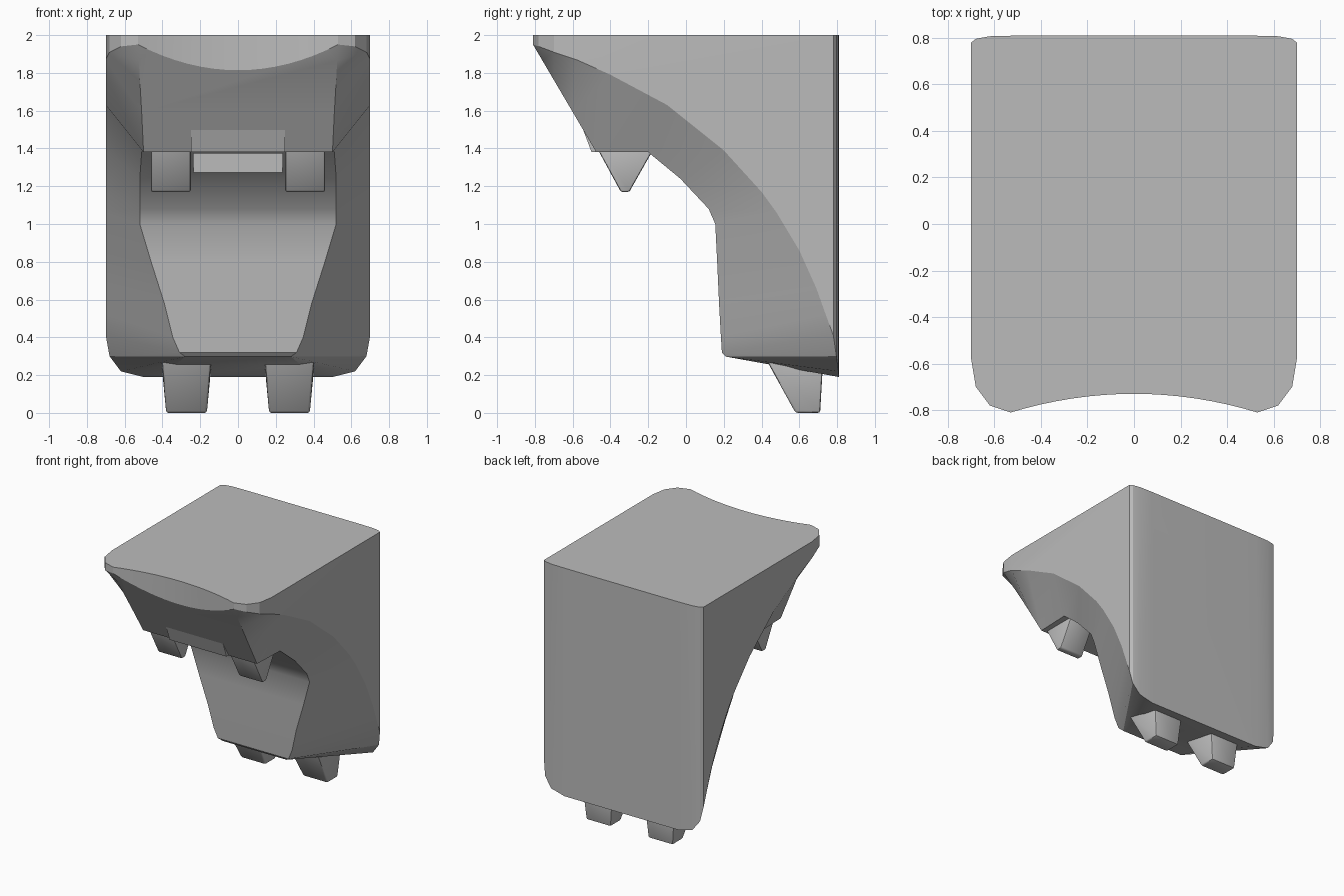
import bpy, bmesh, math

cube = bpy.data.objects.get("Cube")
if cube:
    bpy.data.objects.remove(cube, do_unlink=True)

grey = bpy.data.materials.new("plain_grey")
grey.use_nodes = True
grey.diffuse_color = (0.5, 0.5, 0.5, 1)
grey.node_tree.nodes["Principled BSDF"].inputs["Base Color"].default_value = (0.5, 0.5, 0.5, 1)


def make(name, polygons, bevel=0.0):
    """Object from polygons given as lists of points, welded together."""
    bm = bmesh.new()
    for poly in polygons:
        bm.faces.new([bm.verts.new(p) for p in poly])
    bmesh.ops.remove_doubles(bm, verts=bm.verts, dist=0.0005)
    bmesh.ops.recalc_face_normals(bm, faces=bm.faces)
    if bevel:
        bmesh.ops.bevel(bm, geom=bm.edges[:], offset=bevel, segments=2,
                        profile=0.5, affect='EDGES')
    mesh = bpy.data.meshes.new(name)
    bm.to_mesh(mesh)
    bm.free()
    mesh.materials.append(grey)
    obj = bpy.data.objects.new(name, mesh)
    bpy.context.collection.objects.link(obj)
    return obj


def smooth(obj, angle=25):
    bpy.ops.object.select_all(action='DESELECT')
    obj.select_set(True)
    bpy.context.view_layer.objects.active = obj
    bpy.ops.object.shade_smooth_by_angle(angle=math.radians(angle))


def prism(name, profile, x0, x1, flare=0.0, bevel=0.0):
    """Side profile (y, z) extruded along x, its upper points widened by flare."""
    mid_z = sum(z for y, z in profile) / len(profile)
    a = [(x0 - (flare if z > mid_z else 0), y, z) for y, z in profile]
    b = [(x1 + (flare if z > mid_z else 0), y, z) for y, z in profile]
    n = len(profile)
    sides = [[a[i], a[(i + 1) % n], b[(i + 1) % n], b[i]] for i in range(n)]
    return make(name, [a, b] + sides, bevel)


def flip(p):
    return (-p[0], p[1], p[2])


def up(p):
    return (p[0], p[1], 2.0)


# Edge of the central band: front slope, ceiling, inner curve, front panel, base
inner = [(.53, -.81, 1.95), (.525, -.76, 1.865), (.52, -.70, 1.763), (.51, -.60, 1.593),
         (.50, -.475, 1.38), (.51, -.20, 1.38), (.52, -.03, 1.24), (.52, .12, 1.08),
         (.52, .155, 1.0), (.46, .165, .80), (.39, .175, .58), (.345, .185, .40),
         (.31, .19, .32), (.28, .21, .298), (.33, .45, .255), (.45, .81, .19)]
# Matching sweep on the side wall, rounding the lip and the lower back corner
outer = [(.53, -.81, 1.95), (.62, -.78, 1.94), (.68, -.70, 1.91), (.70, -.58, 1.87),
         (.70, -.40, 1.79), (.70, -.10, 1.63), (.70, .20, 1.39), (.70, .40, 1.17),
         (.70, .48, 1.06), (.70, .60, .86), (.70, .69, .66), (.70, .74, .52),
         (.70, .78, .41), (.68, .796, .30), (.62, .807, .22), (.50, .81, .19)]
# Concave front lip lying on the front slope
lip = []
for i in range(17):
    t = i / 8 - 1
    y = -.73 - .08 * t * t
    lip.append((.53 * t, y, 1.95 - 1.7 * (y + .81)))

half = []
for i in range(len(inner) - 1):
    if i == 0:
        half.append([inner[0], inner[1], outer[1]])
    else:
        half.append([inner[i], inner[i + 1], outer[i + 1], outer[i]])
for i in (0, 1, 2, 12, 13, 14):
    half.append([outer[i], outer[i + 1], up(outer[i + 1]), up(outer[i])])
half.append(outer[3:13] + [up(outer[12]), up(outer[3])])

polys = half + [[flip(p) for p in poly] for poly in half]
for i in range(4, len(inner) - 1):
    a, b = inner[i], inner[i + 1]
    polys.append([a, b, flip(b), flip(a)])
polys.append(lip + inner[1:5] + [flip(p) for p in inner[4:0:-1]])
for a, b in zip(lip, lip[1:]):
    polys.append([a, b, up(b), up(a)])
end = outer[-1]
polys.append([inner[-1], end, up(end), up(flip(end)), flip(end), flip(inner[-1])])
rim = [up(p) for p in outer[:4] + outer[12:]]
polys.append([up(p) for p in lip[:-1]] + rim + [flip(p) for p in rim[:0:-1]])
body = make("body", polys)

# Pocket cut into the underside
cutter = prism("pocket_cutter", [(-.38, 1.15), (-.07, 1.15), (-.07, 1.373), (-.38, 1.373)],
               -.235, .235)
cutter.hide_render = True
mod = body.modifiers.new("pocket", 'BOOLEAN')
mod.operation = 'DIFFERENCE'
mod.solver = 'EXACT'
mod.object = cutter
bpy.ops.object.select_all(action='DESELECT')
bpy.context.view_layer.objects.active = body
body.select_set(True)
bpy.ops.object.modifier_apply(modifier=mod.name)
bpy.data.objects.remove(cutter, do_unlink=True)
smooth(body)

# Small catch on the front slope between the upper tabs
prism("front_catch", [(-.545, 1.50), (-.50, 1.38), (-.44, 1.38), (-.44, 1.45)], -.25, .25)

# Upper and lower pairs of tabs
upper = [(-.47, 1.40), (-.345, 1.17), (-.30, 1.17), (-.17, 1.40)]
lower = [(.42, .29), (.58, 0), (.71, 0), (.725, .26)]
for side, s in (("left", 1), ("right", -1)):
    x0, x1 = sorted((s * .25, s * .46))
    smooth(prism("upper_tab_" + side, upper, x0, x1, 0, .01), 40)
    x0, x1 = sorted((s * .165, s * .38))
    smooth(prism("lower_tab_" + side, lower, x0, x1, .025, .012), 40)
